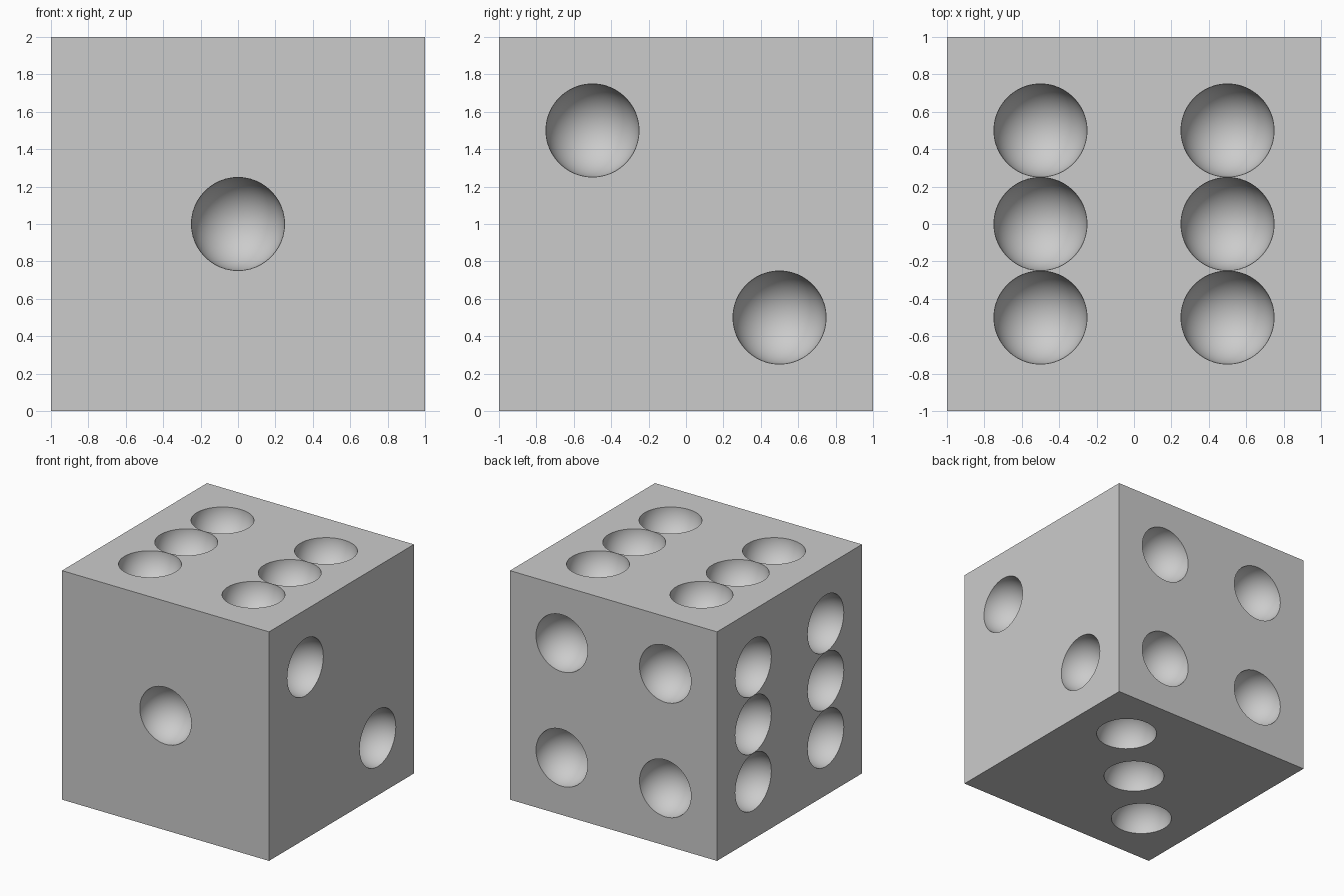
import bpy
import bmesh
import math
from mathutils import Matrix, Vector

default = bpy.data.objects.get("Cube")
if default:
    bpy.data.objects.remove(default, do_unlink=True)

# Single plain material
grey = bpy.data.materials.new("light_grey")
grey.use_nodes = True
colour = (0.6, 0.6, 0.6, 1)
grey.diffuse_color = colour
grey.node_tree.nodes["Principled BSDF"].inputs["Base Color"].default_value = colour


def make_object(name, bm):
    mesh = bpy.data.meshes.new(name)
    bm.to_mesh(mesh)
    bm.free()
    mesh.materials.append(grey)
    obj = bpy.data.objects.new(name, mesh)
    bpy.context.collection.objects.link(obj)
    return obj


# Cube body
CENTRE = Vector((0, 0, 1))
bm = bmesh.new()
bmesh.ops.create_cube(bm, size=2, matrix=Matrix.Translation(CENTRE))
die = make_object("die_body", bm)

# Pip centres on each face, measured from the cube's centre
H = 0.5
six = [(a, b) for a in (-H, H) for b in (-H, 0, H)]
pips = [(0, -1, 0)]                                          # front: one
pips += [(1, -H, H), (1, H, -H)]                             # +x side: two
pips += [(a, a, -1) for a in (-H, 0, H)]                     # bottom: three
pips += [(a, 1, b) for a in (-H, H) for b in (-H, H)]        # back: four
pips += [(-1, a, b) for a, b in six]                         # -x side: six
pips += [(a, b, 1) for a, b in six]                          # top: six

# Spherical cutters, poles along the face normals, a hair short of touching
bm = bmesh.new()
for pip in pips:
    normal = Vector([c if abs(c) == 1 else 0 for c in pip])
    turn = normal.to_track_quat('Z', 'Y').to_matrix().to_4x4()
    bmesh.ops.create_uvsphere(bm, u_segments=48, v_segments=25, radius=0.2495,
                              matrix=Matrix.Translation(CENTRE + Vector(pip)) @ turn)
cutter = make_object("pip_cutter", bm)
cutter.hide_render = True

# Hollow out the pips, then drop the cutter
cut = die.modifiers.new("pips", 'BOOLEAN')
cut.operation = 'DIFFERENCE'
cut.solver = 'EXACT'
cut.object = cutter
bpy.ops.object.select_all(action='DESELECT')
die.select_set(True)
bpy.context.view_layer.objects.active = die
bpy.ops.object.modifier_apply(modifier=cut.name)
bpy.data.objects.remove(cutter, do_unlink=True)

# Smooth hollows, crisp rims and cube edges
bpy.ops.object.shade_smooth_by_angle(angle=math.radians(30))
